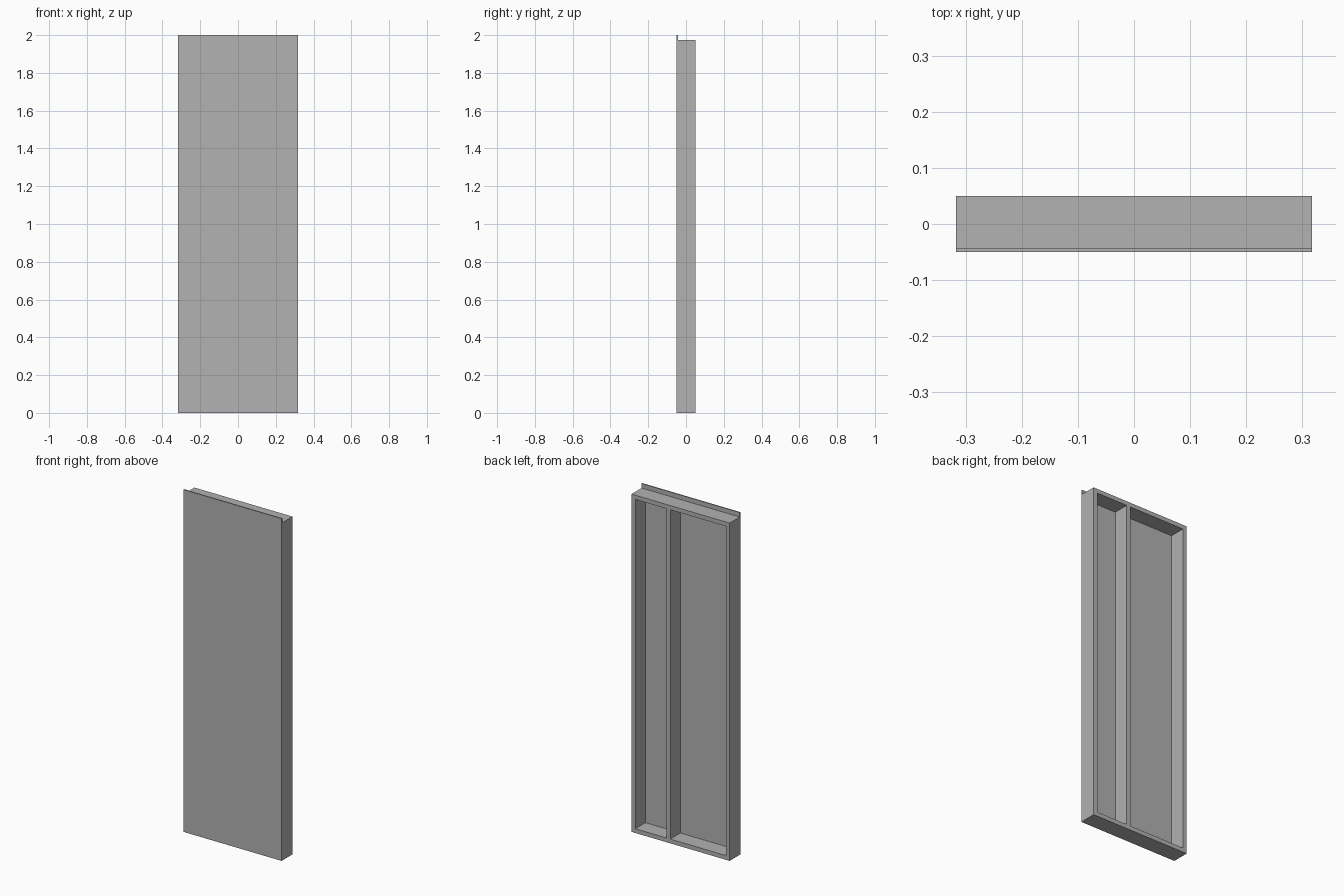
import bpy

cube = bpy.data.objects.get("Cube")
if cube:
    bpy.data.objects.remove(cube, do_unlink=True)

# Overall sizes
WIDTH, DEPTH, HEIGHT = 0.634, 0.1, 2.0
SHEET = 0.007            # sheathing thickness
TIMBER = 0.025           # stud and plate thickness
FRAME_TOP = HEIGHT - 0.026
STUD_X = 0.079           # centre of the inner stud

X, Y = WIDTH / 2, DEPTH / 2
FRAME_FRONT = -Y + SHEET

# Single flat colour
grey = bpy.data.materials.new("plain grey")
grey.use_nodes = True
colour = (0.445, 0.445, 0.445, 1)
grey.diffuse_color = colour
grey.node_tree.nodes["Principled BSDF"].inputs["Base Color"].default_value = colour


def box(name, low, high):
    """Add a box spanning two opposite corners."""
    centre = [(a + b) / 2 for a, b in zip(low, high)]
    size = [b - a for a, b in zip(low, high)]
    bpy.ops.mesh.primitive_cube_add(size=1, location=centre)
    obj = bpy.context.object
    obj.name = name
    obj.scale = size
    bpy.ops.object.transform_apply(location=False, rotation=False, scale=True)
    obj.data.materials.append(grey)
    return obj


# Front sheathing, rising above the frame
box("front_sheet", (-X, -Y, 0), (X, FRAME_FRONT, HEIGHT))

# Horizontal plates
for name, z in (("bottom_plate", 0), ("top_plate", FRAME_TOP - TIMBER)):
    box(name, (-X, FRAME_FRONT, z), (X, Y, z + TIMBER))

# Upright studs between the plates
half = TIMBER / 2
for name, x in (("right_stud", half - X), ("inner_stud", STUD_X), ("left_stud", X - half)):
    box(name, (x - half, FRAME_FRONT, TIMBER), (x + half, Y, FRAME_TOP - TIMBER))
